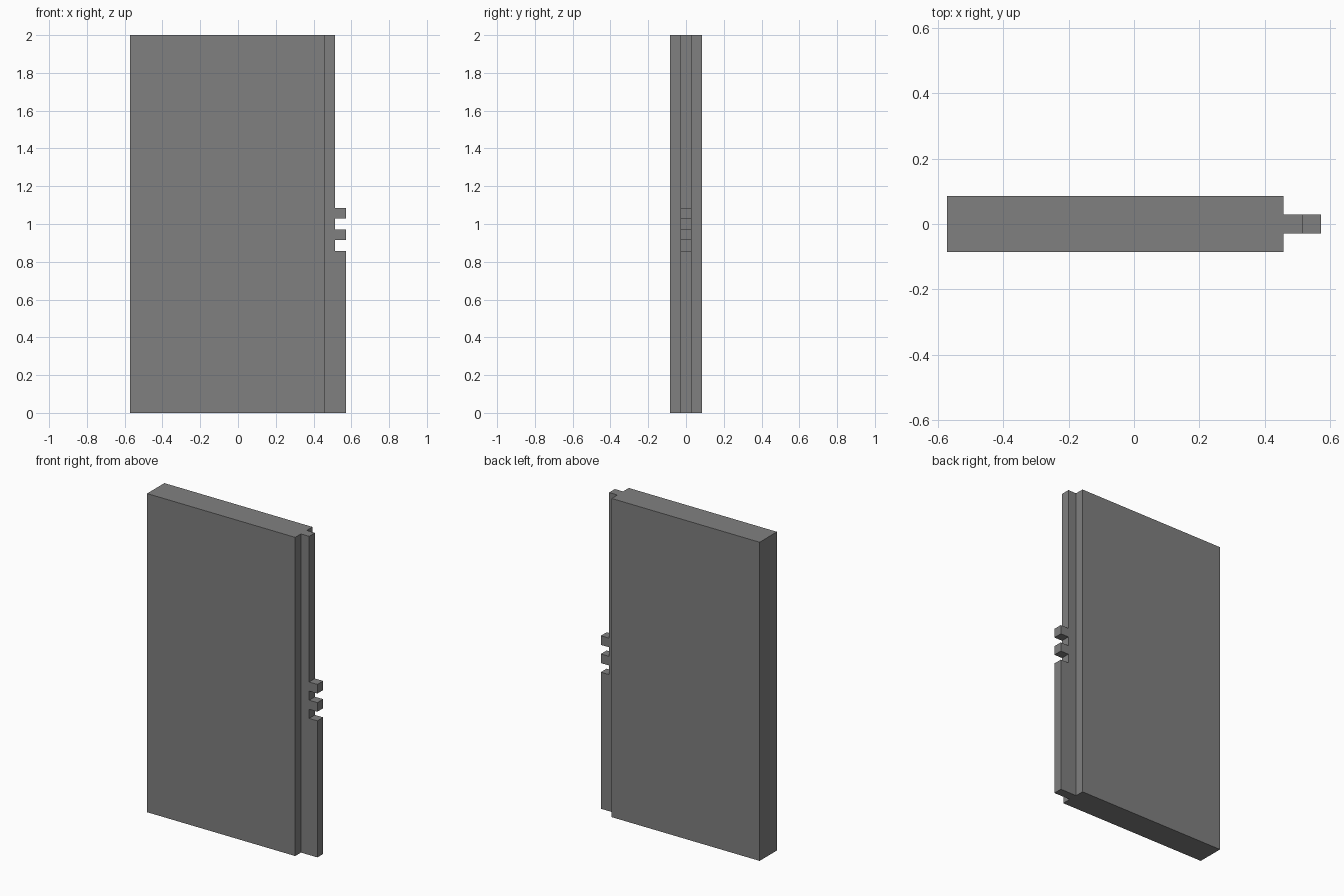
import bpy, bmesh

if "Cube" in bpy.data.objects:
    bpy.data.objects.remove(bpy.data.objects["Cube"])

U = 2 / 35  # base module of the panel

grey = bpy.data.materials.new("grey")
grey.diffuse_color = (0.216, 0.216, 0.216, 1)
grey.use_nodes = True
grey.node_tree.nodes["Principled BSDF"].inputs["Base Color"].default_value = grey.diffuse_color


def prism(name, outline, z0, z1):
    """Extrude an x/y outline (in modules) from z0 to z1."""
    bm = bmesh.new()
    base = bm.faces.new([bm.verts.new((x * U, y * U, z0 * U)) for x, y in outline])
    top = bmesh.ops.extrude_face_region(bm, geom=[base])["geom"]
    bmesh.ops.translate(bm, vec=(0, 0, (z1 - z0) * U),
                        verts=[v for v in top if isinstance(v, bmesh.types.BMVert)])
    bmesh.ops.recalc_face_normals(bm, faces=bm.faces)
    mesh = bpy.data.meshes.new(name)
    bm.to_mesh(mesh)
    bm.free()
    mesh.materials.append(grey)
    obj = bpy.data.objects.new(name, mesh)
    bpy.context.collection.objects.link(obj)
    return obj


# Door slab with a centred tongue along its right edge
half = [(-10, -1.5), (8, -1.5), (8, -0.5), (10, -0.5)]
panel = prism("door_panel", half + [(x, -y) for x, y in reversed(half)], 0, 35)

# Notches in the tongue: two slots, then everything above the upper tooth
for i, (z0, z1) in enumerate([(15, 16), (17, 18), (19, 36)]):
    cutter = prism(f"notch_cutter_{i}", [(9, -1), (11, -1), (11, 1), (9, 1)], z0, z1)
    cutter.hide_render = True
    cutter.display_type = 'WIRE'
    mod = panel.modifiers.new(f"notch_{i}", 'BOOLEAN')
    mod.operation = 'DIFFERENCE'
    mod.solver = 'EXACT'
    mod.object = cutter
